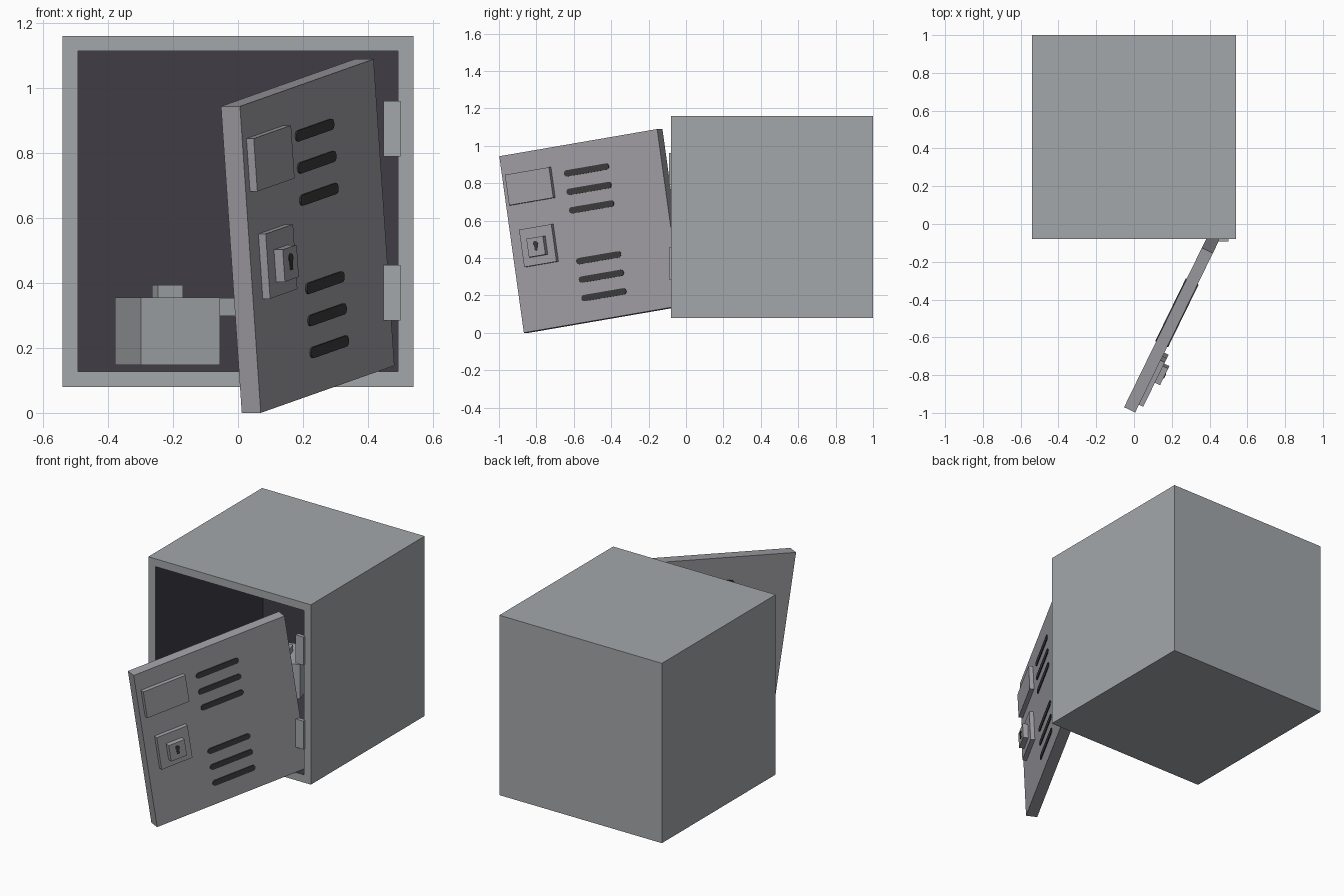
import bpy, bmesh
from math import radians, sin, cos, pi
from mathutils import Matrix, Vector

old = bpy.data.objects.get("Cube")
if old:
    bpy.data.objects.remove(old, do_unlink=True)


def material(name, color):
    m = bpy.data.materials.new(name)
    m.use_nodes = True
    rgba = (*color, 1)
    m.diffuse_color = rgba
    m.node_tree.nodes["Principled BSDF"].inputs["Base Color"].default_value = rgba
    return m


STEEL = material("cabinet_grey", (0.37, 0.39, 0.405))
DOOR = material("door_grey", (0.36, 0.35, 0.38))
INSIDE = material("interior_dark", (0.05, 0.047, 0.06))
BLACK = material("slot_black", (0.044, 0.044, 0.047))


def finish(bm, name, mats, matrix=Matrix()):
    bmesh.ops.recalc_face_normals(bm, faces=bm.faces)
    mesh = bpy.data.meshes.new(name)
    bm.to_mesh(mesh)
    bm.free()
    for m in mats:
        mesh.materials.append(m)
    obj = bpy.data.objects.new(name, mesh)
    bpy.context.collection.objects.link(obj)
    obj.matrix_world = matrix
    return obj


def add_box(bm, lo, hi):
    lo, hi = Vector(lo), Vector(hi)
    mat = Matrix.Translation((lo + hi) / 2) @ Matrix.Diagonal((*(hi - lo), 1))
    bmesh.ops.create_cube(bm, size=1, matrix=mat)


def box(name, lo, hi, mat, matrix=Matrix()):
    bm = bmesh.new()
    add_box(bm, lo, hi)
    return finish(bm, name, [mat], matrix)


def prism(name, outline, y0, y1, mat, matrix):
    """Extrude an (x, z) outline along y."""
    bm = bmesh.new()
    face = bm.faces.new([bm.verts.new((x, y0, z)) for x, z in outline])
    new = bmesh.ops.extrude_face_region(bm, geom=[face])["geom"]
    bmesh.ops.translate(bm, vec=(0, y1 - y0, 0),
                        verts=[v for v in new if isinstance(v, bmesh.types.BMVert)])
    return finish(bm, name, [mat], matrix)


def arc(cx, cz, r, start, end, n=8):
    angles = [radians(start + (end - start) * i / n) for i in range(n + 1)]
    return [(cx + r * cos(a), cz + r * sin(a)) for a in angles]


# Cabinet: hollow box with a framed opening and dark lining
bm = bmesh.new()
add_box(bm, (-0.54, -0.08, 0.08), (0.54, 1.0, 1.16))
bm.faces.ensure_lookup_table()
front = min(bm.faces, key=lambda f: f.calc_center_median().y)
bmesh.ops.inset_individual(bm, faces=[front], thickness=0.066)
old_faces = set(bm.faces) - {front}
new = bmesh.ops.extrude_face_region(bm, geom=[front])["geom"]
bmesh.ops.translate(bm, vec=(0, 1.02, 0),
                    verts=[v for v in new if isinstance(v, bmesh.types.BMVert)])
if front.is_valid:
    bm.faces.remove(front)
for f in bm.faces:
    f.material_index = 0 if f in old_faces else 1
finish(bm, "cabinet", [STEEL, INSIDE])

# Hinges on the frame
for name, z in (("lower_hinge", 0.285), ("upper_hinge", 0.79)):
    box(name, (0.448, -0.092, z), (0.5, -0.07, z + 0.17), STEEL)

# Door: swung open and sagging; local x runs to the hinge, -y is outward
W, H, T = 0.95, 0.955, 0.065
swing = (Matrix.Translation((0.07, -0.867, 0))
         @ Matrix.Rotation(radians(64), 4, "Z")
         @ Matrix.Rotation(radians(-8.8), 4, "Y"))
box("door", (0, 0, 0), (W, T, H), DOOR, swing)

# Ventilation slots in two groups of three
r = 0.017
for group, base in (("lower", 0.128), ("upper", 0.603)):
    for i in range(3):
        z = base + 0.1 * i
        capsule = arc(0.62, z, r, -90, 90) + arc(0.385, z, r, 90, 270)
        prism(f"{group}_vent_slot_{i + 1}", capsule, -0.005, T + 0.005, BLACK, swing)

# Name plate, lock plate, lock and keyhole
box("name_plate", (0.03, -0.025, 0.685), (0.295, 0, 0.85), DOOR, swing)
box("lock_plate", (0.068, -0.025, 0.345), (0.262, 0, 0.547), DOOR, swing)
box("lock", (0.118, -0.055, 0.39), (0.217, -0.025, 0.49), DOOR, swing)
keyhole = arc(0.168, 0.457, 0.014, -50, 230, 12) + [(0.16, 0.42), (0.176, 0.42)]
prism("keyhole", keyhole, -0.058, -0.05, BLACK, swing)

# Stored canister inside, turned on the floor
turn = Matrix.Translation((-0.217, 0.75, 0.148)) @ Matrix.Rotation(radians(18), 4, "Z")
box("stored_box", (-0.128, -0.128, 0), (0.128, 0.128, 0.207), STEEL, turn)
box("stored_box_cap", (-0.04, -0.03, 0.207), (0.04, 0.03, 0.245), STEEL, turn)
box("stored_box_knob", (0.128, -0.04, 0.15), (0.21, 0.04, 0.205), STEEL, turn)
